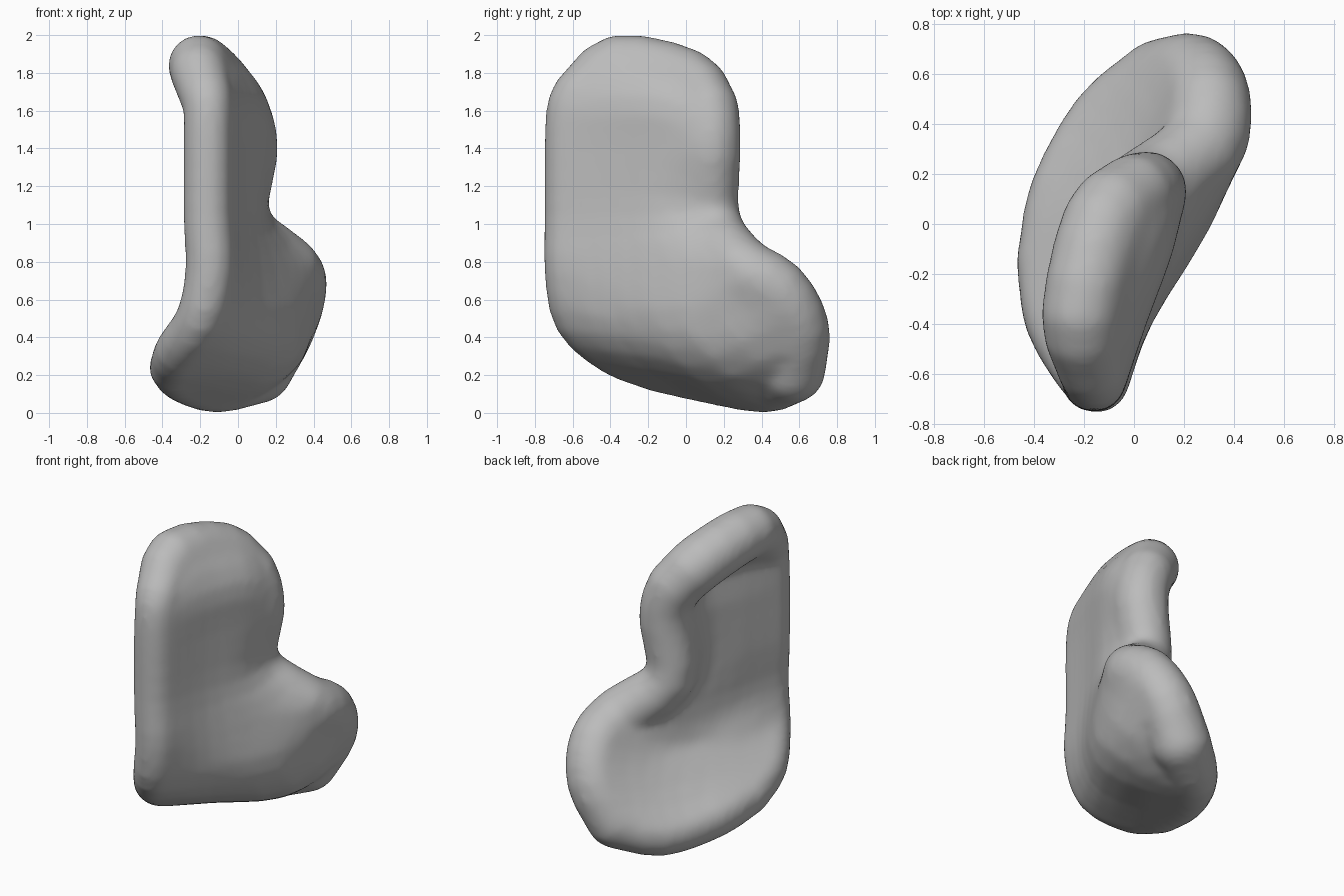
import bpy
import bmesh
from mathutils import Vector

if "Cube" in bpy.data.objects:
    bpy.data.objects.remove(bpy.data.objects["Cube"])

# Centre sheet of the shell: x, y, z and half thickness in hundredths.
# Each row runs from the front edge to the back rim.
sheet = [
    [(-17, -57, 168, 14), (-21, -36, 184, 16), (-12, 0, 176, 17), (0, 12, 161, 16)],    # rolled top rim
    [(-16, -61, 160, 13), (-7, -36, 165, 12), (3, -8, 163, 12), (4, 13, 150, 16)],
    [(-16, -62, 140, 13), (-7, -36, 140, 12), (3, -9, 140, 12), (5, 13, 136, 16)],      # upright wall
    [(-16, -62, 105, 13), (-7, -36, 105, 12), (3, -9, 103, 12), (2, 14, 101, 15)],
    [(-15, -62, 75, 13), (-5, -35, 72, 13), (13, 6, 72, 17), (26, 29, 77, 17)],         # turn into the lobe
    [(-20, -57, 50, 13), (-7, -26, 48, 17), (13, 9, 50, 20), (30, 48, 65, 17)],
    [(-31, -38, 33, 13), (-14, -9, 33, 17), (10, 27, 35, 22), (24, 59, 45, 17)],        # floor of the cup
    [(-34, -15, 24, 13), (-28, 12, 19, 14), (-11, 41, 15, 15), (11, 56, 23, 18)],       # floor rim
]
STEPS = 3


def smooth_path(points):
    """Points along a smooth curve through the given ones."""
    ends = [2 * points[0] - points[1], *points, 2 * points[-1] - points[-2]]
    path = []
    for a, b, c, d in zip(ends, ends[1:], ends[2:], ends[3:]):
        for i in range(STEPS):
            t = i / STEPS
            path.append(b + (c - a) * t / 2 + (2 * a - 5 * b + 4 * c - d) * t ** 2 / 2
                        + (3 * b - a - 3 * c + d) * t ** 3 / 2)
    return path + [points[-1]]


def unit_ball():
    """Directions spread over a sphere."""
    ball = bmesh.new()
    bmesh.ops.create_icosphere(ball, subdivisions=3, radius=1)
    points = [v.co.copy() for v in ball.verts]
    ball.free()
    return points


def add_slab(bm, beads, ball):
    """Rounded slab: the convex hull of a few spheres."""
    verts = [bm.verts.new(bead.xyz + p * bead.w) for bead in beads for p in ball]
    hull = bmesh.ops.convex_hull(bm, input=verts)
    inside = [v for v in hull["geom_interior"] if isinstance(v, bmesh.types.BMVert)]
    bmesh.ops.delete(bm, geom=inside, context="VERTS")


# Refine the sheet along both directions
rows = [smooth_path([Vector(p) / 100 for p in row]) for row in sheet]
columns = [smooth_path(list(column)) for column in zip(*rows)]

# Thick sheet made of overlapping slabs
bm = bmesh.new()
ball = unit_ball()
for left, right in zip(columns, columns[1:]):
    for i in range(len(left) - 1):
        add_slab(bm, left[i:i + 2] + right[i:i + 2], ball)
mesh = bpy.data.meshes.new("curled_shell")
bm.to_mesh(mesh)
bm.free()
shell = bpy.data.objects.new("curled_shell", mesh)
bpy.context.collection.objects.link(shell)

# Plain grey clay
grey = bpy.data.materials.new("clay_grey")
grey.use_nodes = True
colour = (0.5, 0.5, 0.5, 1)
grey.diffuse_color = colour
grey.node_tree.nodes["Principled BSDF"].inputs["Base Color"].default_value = colour
mesh.materials.append(grey)

# Fuse the slabs and soften the surface
fuse = shell.modifiers.new("fuse", "REMESH")
fuse.mode = "VOXEL"
fuse.voxel_size = 0.02
fuse.use_smooth_shade = True
soften = shell.modifiers.new("soften", "SMOOTH")
soften.factor = 0.5
soften.iterations = 10
